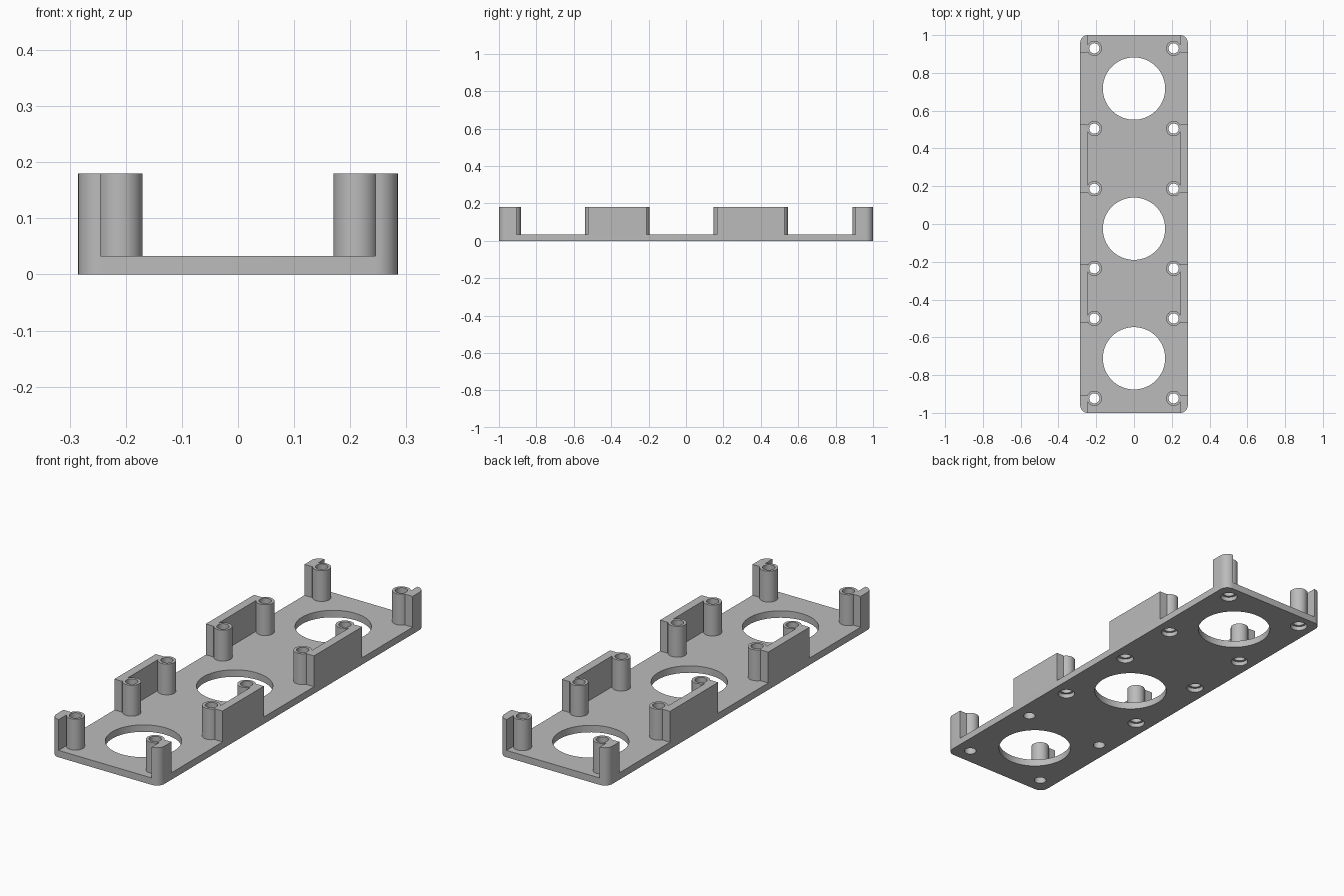
import bpy, bmesh
from math import sin, cos, pi

if "Cube" in bpy.data.objects:
    bpy.data.objects.remove(bpy.data.objects["Cube"])

HALF_W, EDGE, TOP, FLOOR = 0.285, 0.245, 0.18, 0.033
CORNER = HALF_W - EDGE
POST_X, POST_R, BORE_R = 0.21, 0.04, 0.027
POST_Y = (-0.923, -0.5, -0.235, 0.187, 0.505, 0.93)
BIG_Y = (-0.711, -0.025, 0.717)

grey = bpy.data.materials.new("plain grey")
grey.use_nodes = True
colour = (0.5, 0.5, 0.5, 1)
grey.diffuse_color = colour
grey.node_tree.nodes["Principled BSDF"].inputs["Base Color"].default_value = colour


def finish(bm, name):
    """Turn a bmesh into a grey object with smooth curves and sharp edges."""
    bmesh.ops.recalc_face_normals(bm, faces=bm.faces[:])
    mesh = bpy.data.meshes.new(name)
    bm.to_mesh(mesh)
    bm.free()
    mesh.materials.append(grey)
    obj = bpy.data.objects.new(name, mesh)
    bpy.context.collection.objects.link(obj)
    return obj


def smooth(obj):
    bpy.ops.object.select_all(action='DESELECT')
    obj.select_set(True)
    bpy.context.view_layer.objects.active = obj
    bpy.ops.object.shade_smooth_by_angle(angle=pi / 6)


def prism(bm, outline, z0, z1):
    """Extrude a flat outline from z0 to z1."""
    low = [bm.verts.new((x, y, z0)) for x, y in outline]
    high = [bm.verts.new((x, y, z1)) for x, y in outline]
    bm.faces.new(low)
    bm.faces.new(high)
    for i in range(len(low)):
        j = (i + 1) % len(low)
        bm.faces.new((low[i], low[j], high[j], high[i]))


def lathe(bm, x, y, profile, sides, hollow=False):
    """Spin a (radius, height) profile about a vertical axis."""
    rings = [[bm.verts.new((x + r * cos(2 * pi * i / sides),
                            y + r * sin(2 * pi * i / sides), z))
              for i in range(sides)] for r, z in profile]
    pairs = list(zip(rings, rings[1:]))
    if hollow:
        pairs.append((rings[-1], rings[0]))
    else:
        bm.faces.new(rings[0])
        bm.faces.new(rings[-1])
    for a, b in pairs:
        for i in range(sides):
            j = (i + 1) % sides
            bm.faces.new((a[i], a[j], b[j], b[i]))


# Rounded corner, from the side edge round to the end edge
arc = [(EDGE + CORNER * cos(pi / 2 * i / 8),
        1 - CORNER + CORNER * sin(pi / 2 * i / 8)) for i in range(9)]

# Base plate with rounded corners
bm = bmesh.new()
right_half = [(x, -y) for x, y in reversed(arc)] + arc
prism(bm, right_half + [(-x, y) for x, y in reversed(right_half)], 0, FLOOR)
plate = finish(bm, "base_plate")

# Large openings and screw holes, most of them counterbored from below
bm = bmesh.new()
for y in BIG_Y:
    lathe(bm, 0, y, [(0.165, -0.1), (0.165, 0.1)], 64)
for k, y in enumerate(POST_Y):
    for side in (-1, 1):
        profile = [(BORE_R, -0.1), (BORE_R, 0.1)]
        if k >= 2:
            profile = [(0.038, -0.1), (0.038, 0.02), (BORE_R, 0.02), (BORE_R, 0.1)]
        lathe(bm, side * POST_X, y, profile, 32)
cutter = finish(bm, "hole_cutter")
cutter.hide_render = True
cut = plate.modifiers.new("holes", 'BOOLEAN')
cut.operation = 'DIFFERENCE'
cut.solver = 'EXACT'
cut.object = cutter
bpy.context.view_layer.objects.active = plate
bpy.ops.object.modifier_apply(modifier=cut.name)
bpy.data.objects.remove(cutter)
smooth(plate)

for side, word in ((-1, "right"), (1, "left")):
    # Hollow screw posts
    bm = bmesh.new()
    for y in POST_Y:
        lathe(bm, side * POST_X, y, [(POST_R, FLOOR), (POST_R, TOP),
                                     (BORE_R, TOP), (BORE_R, FLOOR)], 32, hollow=True)
    smooth(finish(bm, word + "_screw_posts"))

    # Straight side walls between neighbouring posts
    bm = bmesh.new()
    for y0, y1 in ((-0.523, -0.212), (0.165, 0.527)):
        prism(bm, [(side * x, y) for x, y in
                   ((EDGE, y0), (HALF_W, y0), (HALF_W, y1), (EDGE, y1))], FLOOR, TOP)
    finish(bm, word + "_side_walls")

    # Rounded corner walls
    bm = bmesh.new()
    for end in (-1, 1):
        outline = [(EDGE, 0.907), (HALF_W, 0.907)] + arc
        prism(bm, [(side * x, end * y) for x, y in outline], FLOOR, TOP)
    smooth(finish(bm, word + "_corner_walls"))
